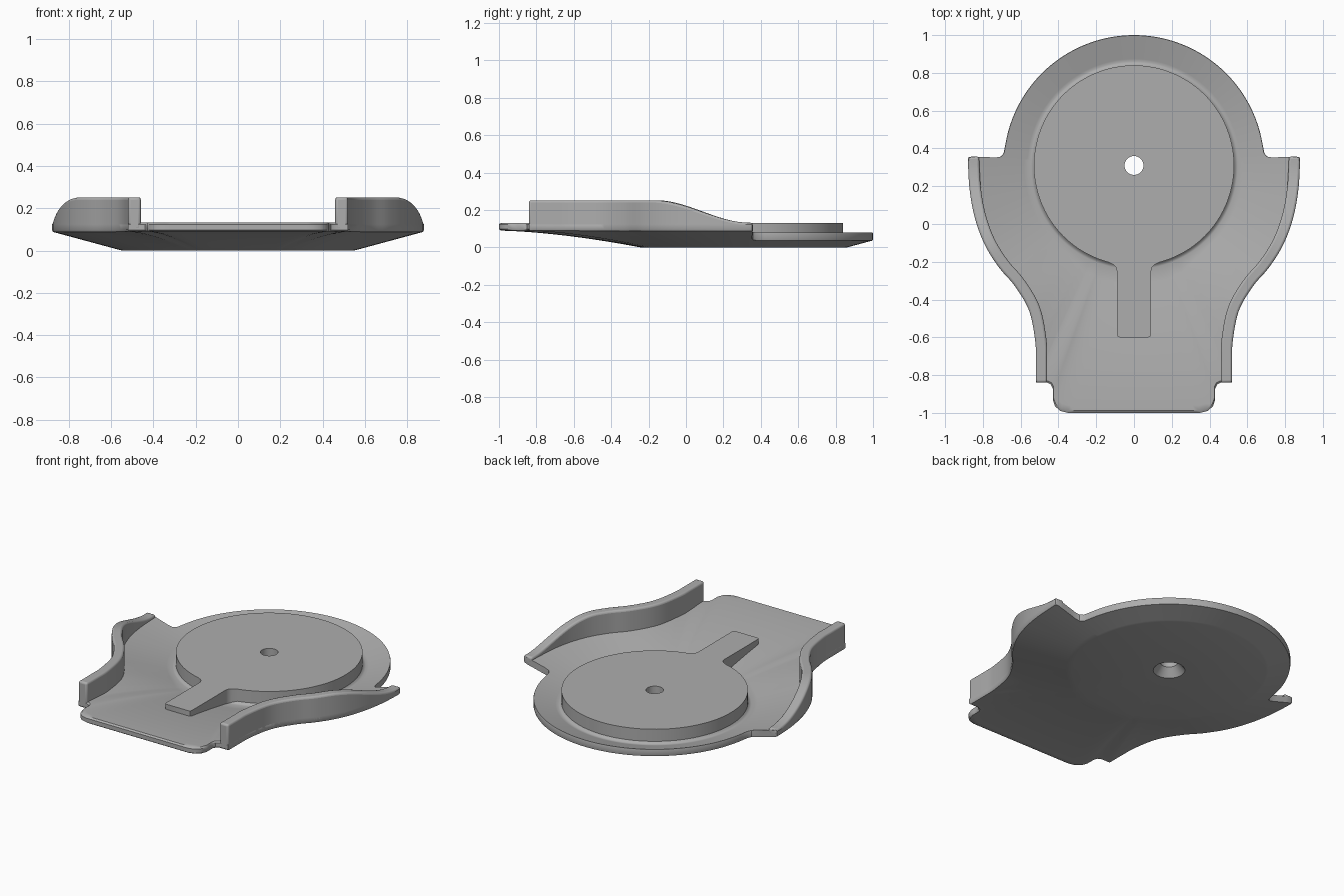
import bpy, bmesh
from math import radians, cos, sin, hypot
from mathutils import Vector

cube = bpy.data.objects.get("Cube")
if cube:
    bpy.data.objects.remove(cube)

CY = 0.31        # centre of the round pad
PAD_R = 0.53
FLAT_R = 0.55    # flat underside radius
THICK = 0.042

grey = bpy.data.materials.new("plain_grey")
grey.use_nodes = True
grey.diffuse_color = (0.42, 0.42, 0.42, 1)
grey.node_tree.nodes["Principled BSDF"].inputs["Base Color"].default_value = (0.42, 0.42, 0.42, 1)


def finish(name, bm, bevel=0):
    bmesh.ops.recalc_face_normals(bm, faces=bm.faces)
    mesh = bpy.data.meshes.new(name)
    bm.to_mesh(mesh)
    bm.free()
    mesh.materials.append(grey)
    obj = bpy.data.objects.new(name, mesh)
    bpy.context.collection.objects.link(obj)
    bpy.ops.object.select_all(action='DESELECT')
    obj.select_set(True)
    bpy.context.view_layer.objects.active = obj
    bpy.ops.object.shade_smooth_by_angle(angle=radians(35))
    if bevel:
        mod = obj.modifiers.new("soft_edges", 'BEVEL')
        mod.width, mod.segments = bevel, 3
        mod.limit_method, mod.angle_limit = 'ANGLE', radians(50)
    return obj


def spline(points, steps=6):
    """Smooth path through the points."""
    p = [Vector(q) for q in points]
    p = [2 * p[0] - p[1]] + p + [2 * p[-1] - p[-2]]
    out = []
    for a, b, c, d in zip(p, p[1:], p[2:], p[3:]):
        for i in range(steps):
            t = i / steps
            out.append(0.5 * (2 * b + (c - a) * t + (2 * a - 5 * b + 4 * c - d) * t ** 2
                              + (3 * b - a - 3 * c + d) * t ** 3))
    return out + [p[-2]]


def resample(points, step):
    out = []
    for a, b in zip(points, points[1:]):
        n = max(1, round((b - a).length / step))
        out += [a.lerp(b, i / n) for i in range(n)]
    return out + [points[-1]]


def skin(bm, rings, closed=True):
    """Join equal loops of vertices with quads."""
    n = len(rings[0])
    for r, s in zip(rings, rings[1:] + rings[:1] if closed else rings[1:]):
        for i in range(n):
            j = (i + 1) % n
            bm.faces.new((r[i], r[j], s[j], s[i]))


# Outline of one side, from the back round to the front
side = spline([(.88, .34), (.87, .18), (.842, .03), (.79, -.11), (.715, -.23), (.63, -.33),
               (.555, -.46), (.523, -.62), (.52, -.72), (.52, -.84)])
arc = [Vector((.69 * cos(radians(a)), CY + .69 * sin(radians(a)))) for a in range(90, 6, -3)]
notch = [Vector(p) for p in ((.69, .375), (.705, .357), (.73, .352), (.86, .357), (.878, .352))]
tab = [Vector(p) for p in ((.46, -.84), (.44, -.85), (.43, -.87), (.43, -.93), (.418, -.965),
                           (.39, -.99), (.35, -1), (0, -1))]
half = resample(arc + notch + side + tab, .03)
outline = half + [Vector((-p.x, p.y)) for p in reversed(half[1:-1])]


def edge_height(p):
    return min(.09, .27 * (hypot(p.x, p.y - CY) - FLAT_R))


# Dished plate with the round pad and countersunk hole, built as one closed skin
bm = bmesh.new()
centre = Vector((0, CY))


def round_ring(radius, z):
    ring = []
    for p in outline:
        q = centre + (p - centre).normalized() * radius
        ring.append(bm.verts.new((q.x, q.y, z)))
    return ring


def dish_ring(t, lift):
    ring = []
    for p in outline:
        d = p - centre
        q = (centre + d.normalized() * FLAT_R).lerp(p, t)
        power = 1 + min(.6, max(0, d.length - .9) * 1.5)
        z = edge_height(p) * (1 - (1 - t) ** power)
        ring.append(bm.verts.new((q.x, q.y, z + lift)))
    return ring


levels = [i / 10 for i in range(10)] + [.95, .985]
rings = [round_ring(.05, .05), round_ring(.09, 0)]
rings += [dish_ring(t, 0) for t in levels]
rings += [dish_ring(1, .008), dish_ring(1, THICK - .008)]
rings += [dish_ring(t, THICK) for t in reversed(levels)]
rings += [round_ring(PAD_R + .008, THICK + .004), round_ring(PAD_R, THICK + .014),
          round_ring(PAD_R, .132), round_ring(.05, .132)]
skin(bm, rings)
finish("base_plate", bm)

# Slim arm running forward from the pad
bm = bmesh.new()
prof = [(.075, -.6), (.086, -.596), (.09, -.585), (.09, -.25), (.096, -.228), (.11, -.215),
        (.135, -.203), (.12, -.18)]
prof += [(-x, y) for x, y in reversed(prof)]
low = [bm.verts.new((x, y, .02 + (-.2 - y) * .13)) for x, y in prof]
top = [bm.verts.new((x, y, .132)) for x, y in prof]
skin(bm, [low, top], closed=False)
bm.faces.new(low)
bm.faces.new(top)
finish("pad_arm", bm)


# Side walls following the outline, falling away towards the back
def wall_top(y):
    u = min(1, max(0, (y + .18) / .52))
    return .252 - .12 * u * u * (3 - 2 * u)


path = [Vector((.88, .355))] + resample(side[1:], .03)
for name, sign in (("left_wall", 1), ("right_wall", -1)):
    bm = bmesh.new()
    sections = []
    for i, p in enumerate(path):
        along = (path[min(i + 1, len(path) - 1)] - path[max(i - 1, 0)]).normalized()
        inner = p + Vector((along.y, -along.x)) * .06
        base = edge_height(p) + .006
        sections.append([bm.verts.new((sign * q.x, q.y, z)) for q, z in (
            (p, base), (p, wall_top(p.y)), (inner, wall_top(p.y)), (inner, base))])
    skin(bm, sections, closed=False)
    bm.faces.new(sections[0])
    bm.faces.new(sections[-1])
    finish(name, bm, bevel=.012)
